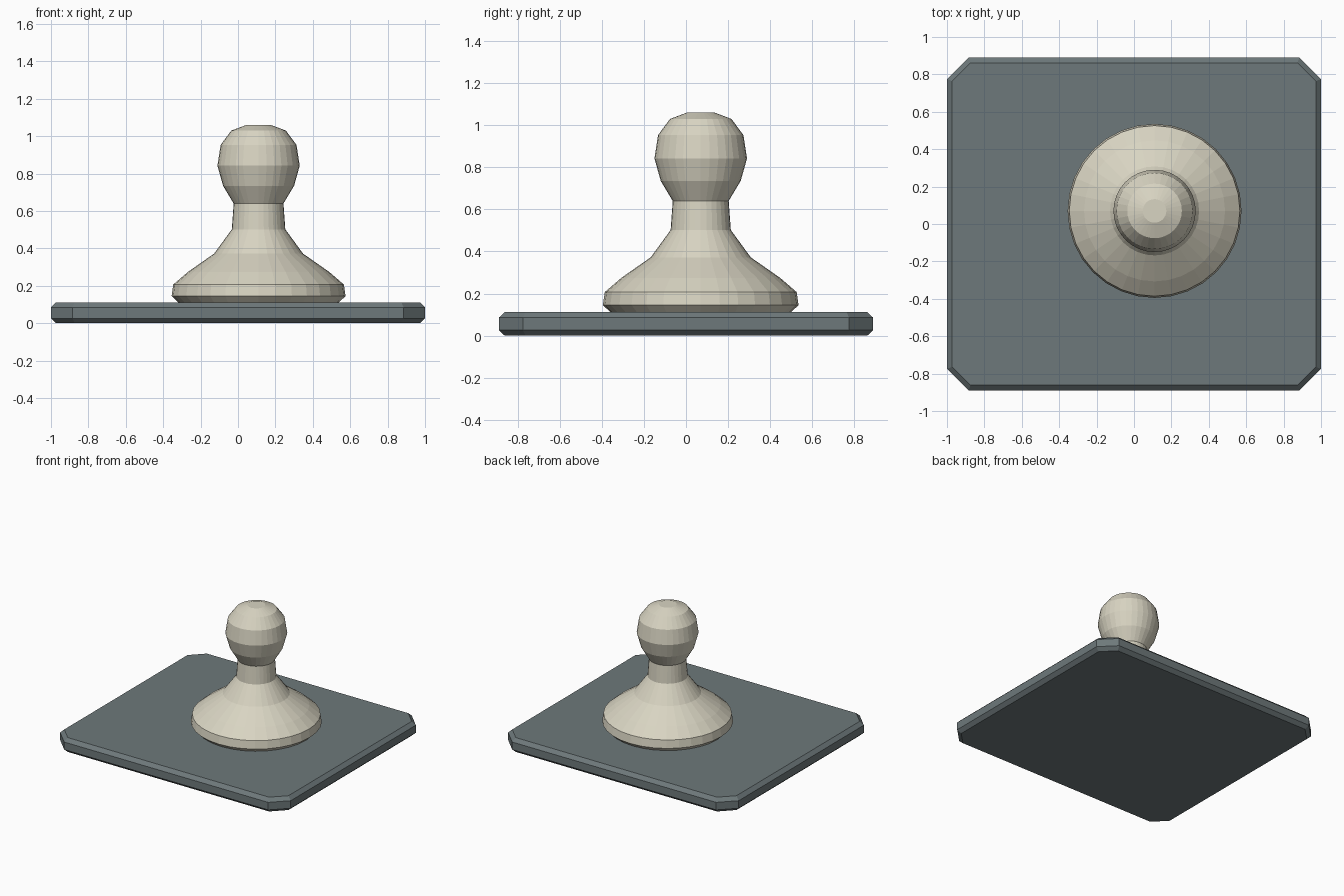
import bpy
import bmesh
import math

if "Cube" in bpy.data.objects:
    bpy.data.objects.remove(bpy.data.objects["Cube"])


def material(name, rgb):
    mat = bpy.data.materials.new(name)
    mat.diffuse_color = (*rgb, 1)
    mat.use_nodes = True
    mat.node_tree.nodes["Principled BSDF"].inputs["Base Color"].default_value = mat.diffuse_color
    return mat


def loft(name, rings, mat):
    """Skin a stack of equal-length point rings and cap both ends."""
    bm = bmesh.new()
    loops = [[bm.verts.new(p) for p in ring] for ring in rings]
    n = len(loops[0])
    for low, high in zip(loops, loops[1:]):
        for i in range(n):
            j = (i + 1) % n
            bm.faces.new((low[i], low[j], high[j], high[i]))
    bm.faces.new(loops[0][::-1])
    bm.faces.new(loops[-1])
    mesh = bpy.data.meshes.new(name)
    bm.to_mesh(mesh)
    bm.free()
    mesh.materials.append(mat)
    obj = bpy.data.objects.new(name, mesh)
    bpy.context.collection.objects.link(obj)
    return obj


def plate_ring(inset, z):
    """Rectangle with cut corners, shrunk evenly by inset."""
    x, y = 1 - inset, 0.89 - inset
    c = 0.115 - inset * (2 - math.sqrt(2))
    return [(x, c - y, z), (x, y - c, z), (x - c, y, z), (c - x, y, z),
            (-x, y - c, z), (-x, c - y, z), (c - x, -y, z), (x - c, -y, z)]


def circle(radius, z, segments=32):
    steps = [2 * math.pi * i / segments for i in range(segments)]
    return [(radius * math.cos(a), radius * math.sin(a), z) for a in steps]


slate = material("slate grey", (0.155, 0.19, 0.197))
ivory = material("ivory", (0.69, 0.66, 0.54))

# Square tile with bevelled rims
loft("board_tile", [plate_ring(0.028, 0), plate_ring(0, 0.026),
                    plate_ring(0, 0.085), plate_ring(0.028, 0.112)], slate)

# Turned game piece: foot, flared skirt, neck and round head
profile = [(0.43, 0.112), (0.465, 0.145), (0.456, 0.207), (0.377, 0.275),
           (0.238, 0.372), (0.143, 0.502), (0.133, 0.64), (0.19, 0.735),
           (0.22, 0.842), (0.203, 0.953), (0.146, 1.03), (0.063, 1.061)]
pawn = loft("pawn", [circle(r, z) for r, z in profile], ivory)
pawn.location = (0.11, 0.07, 0)
